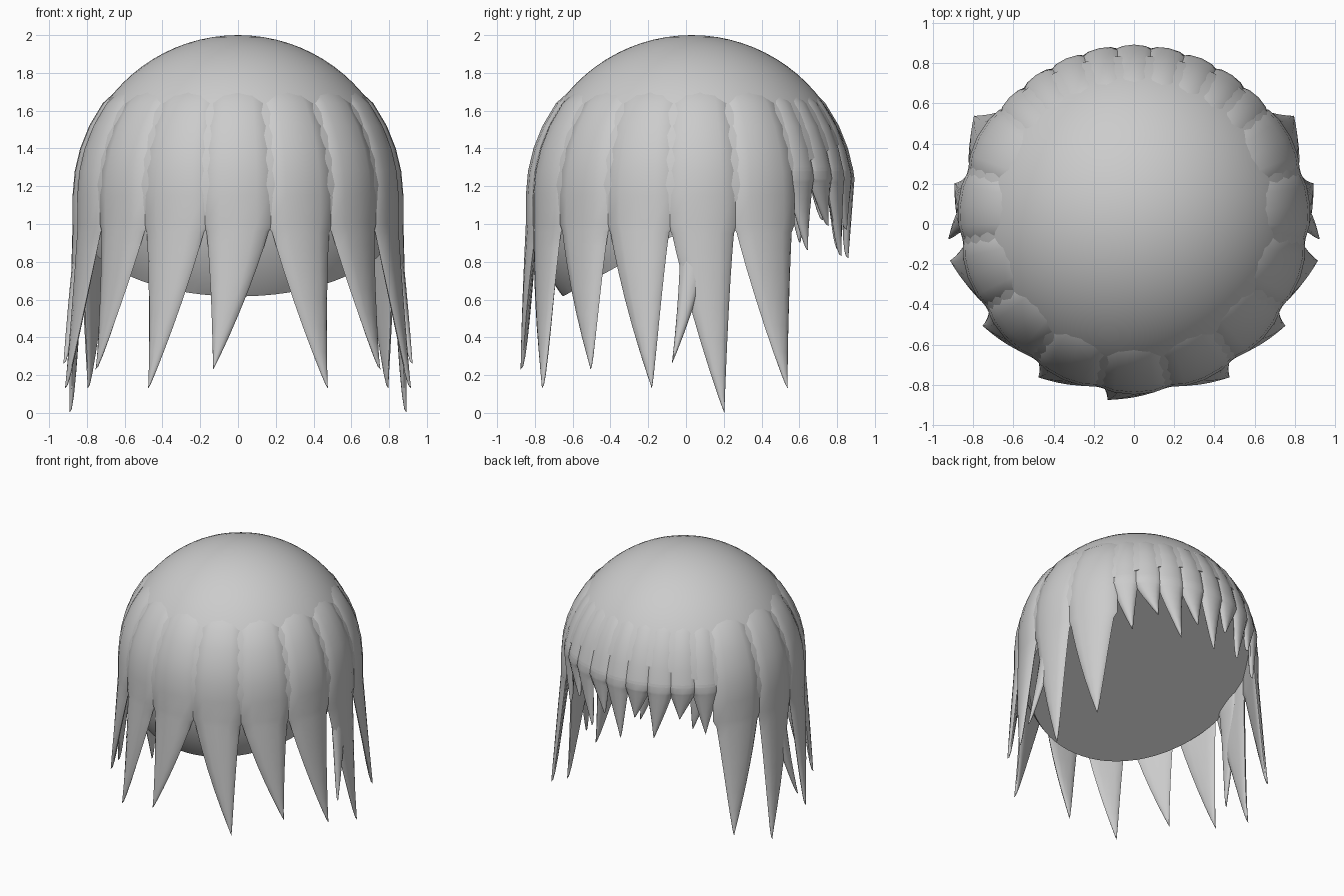
import bpy, bmesh, math
from mathutils import Vector

if "Cube" in bpy.data.objects:
    bpy.data.objects.remove(bpy.data.objects["Cube"])

CENTRE = Vector((0, 0.03, 1.14))
RADIUS = 0.86

hair = bpy.data.materials.new("hair_grey")
hair.use_nodes = True
hair.diffuse_color = (0.6, 0.6, 0.6, 1)
hair.node_tree.nodes["Principled BSDF"].inputs["Base Color"].default_value = (0.6, 0.6, 0.6, 1)


def make_object(name, bm, angle):
    bmesh.ops.recalc_face_normals(bm, faces=bm.faces)
    mesh = bpy.data.meshes.new(name)
    bm.to_mesh(mesh)
    bm.free()
    mesh.materials.append(hair)
    obj = bpy.data.objects.new(name, mesh)
    bpy.context.collection.objects.link(obj)
    bpy.ops.object.select_all(action='DESELECT')
    obj.select_set(True)
    bpy.context.view_layer.objects.active = obj
    bpy.ops.object.shade_smooth_by_angle(angle=math.radians(angle))


def polar(az, r, z):
    a = math.radians(az)
    return Vector((r * math.sin(a), CENTRE.y - r * math.cos(a), z))


def dome_radius(z):
    h = max(z - CENTRE.z, 0)
    return math.sqrt(max(RADIUS ** 2 - h * h, 0))


def lock(name, root, half, split, tip_az, tip_z, tip_r, lift=0.018):
    """Strip with a lens section that hugs the dome, then tapers to a point."""
    rows = []
    for z in (1.78, 1.64, 1.52, 1.4, 1.28, max(split + 0.06, 1.15), split):
        crest = -0.012 if z == 1.78 else lift
        rows.append((root, half, z, dome_radius(z) + crest, 1))
    base_r = rows[-1][3]
    for t in (0.05, 0.15, 0.28, 0.45, 0.62, 0.78, 0.91, 0.98):
        rows.append((root + (tip_az - root) * t ** 1.3,
                     half * 0.91 * (1 - t) ** 0.95,
                     split + (tip_z - split) * t,
                     base_r + (tip_r - base_r) * t, (1 - t) ** 0.4))
    bm = bmesh.new()
    rings = []
    count = 12
    for az, w, z, r, thick in rows:
        ring = []
        for i in range(count):
            p = 2 * math.pi * i / count
            side, out = math.cos(p), math.sin(p)
            depth = 0.038 * out if out > 0 else 0.025 * out
            ring.append(bm.verts.new(polar(az + w * side, r + (depth - 0.038) * thick, z)))
        rings.append(ring)
    for a, b in zip(rings, rings[1:]):
        for i in range(count):
            j = (i + 1) % count
            bm.faces.new((a[i], a[j], b[j], b[i]))
    bm.faces.new(rings[0])
    tip = bm.verts.new(polar(tip_az, tip_r, tip_z))
    for i in range(count):
        bm.faces.new((rings[-1][i], rings[-1][(i + 1) % count], tip))
    make_object(name, bm, 50)


# Scalp: thick hollow dome, cut by a slanted plane with a flat rim
bm = bmesh.new()
for r in (RADIUS, RADIUS - 0.14):
    part = bmesh.ops.create_uvsphere(bm, u_segments=64, v_segments=40, radius=r)
    bmesh.ops.translate(bm, verts=part["verts"], vec=CENTRE)
bmesh.ops.bisect_plane(bm, geom=bm.verts[:] + bm.edges[:] + bm.faces[:],
                       plane_co=(0, 0, 0.975), plane_no=(0, 0.55, -1), clear_outer=True)
bmesh.ops.bridge_loops(bm, edges=[e for e in bm.edges if e.is_boundary])
make_object("scalp", bm, 40)

# Long locks: one in the middle, the rest in mirrored pairs
STEP = 23.5
lock("middle_lock", 0, 13, 1.0, -8.3, 0.23, 0.915)
long_tips = [(31, 0.13, 0.925), (54.6, 0.23, 0.925), (77, 0.13, 0.94),
             (101, 0.0, 0.91), (122.6, 0.13, 0.945)]
for side, label in ((1, "left"), (-1, "right")):
    for k, (az, z, r) in enumerate(long_tips, 1):
        lock(f"{label}_long_lock_{k}", side * STEP * k, 13, 1.0, side * az, z, r)
    # Thin lock tucked under the side locks
    lock(f"{label}_under_lock", side * 92, 7, 0.98, side * 83.5, 0.26, 0.93, lift=0.0)

# Short fringe over the opening
fringe = [(-46, 0.9), (-33, 1.02), (-20, 0.86), (-10, 1.0), (-2, 0.82),
          (8, 0.97), (17, 0.83), (29, 0.99), (42, 0.86)]
for k, (az, z) in enumerate(fringe):
    root = -46 + 11.5 * k
    lock(f"fringe_lock_{k + 1}", 180 - root, 7.6, 1.24, 180 - az, z, 0.83, lift=0.008)
